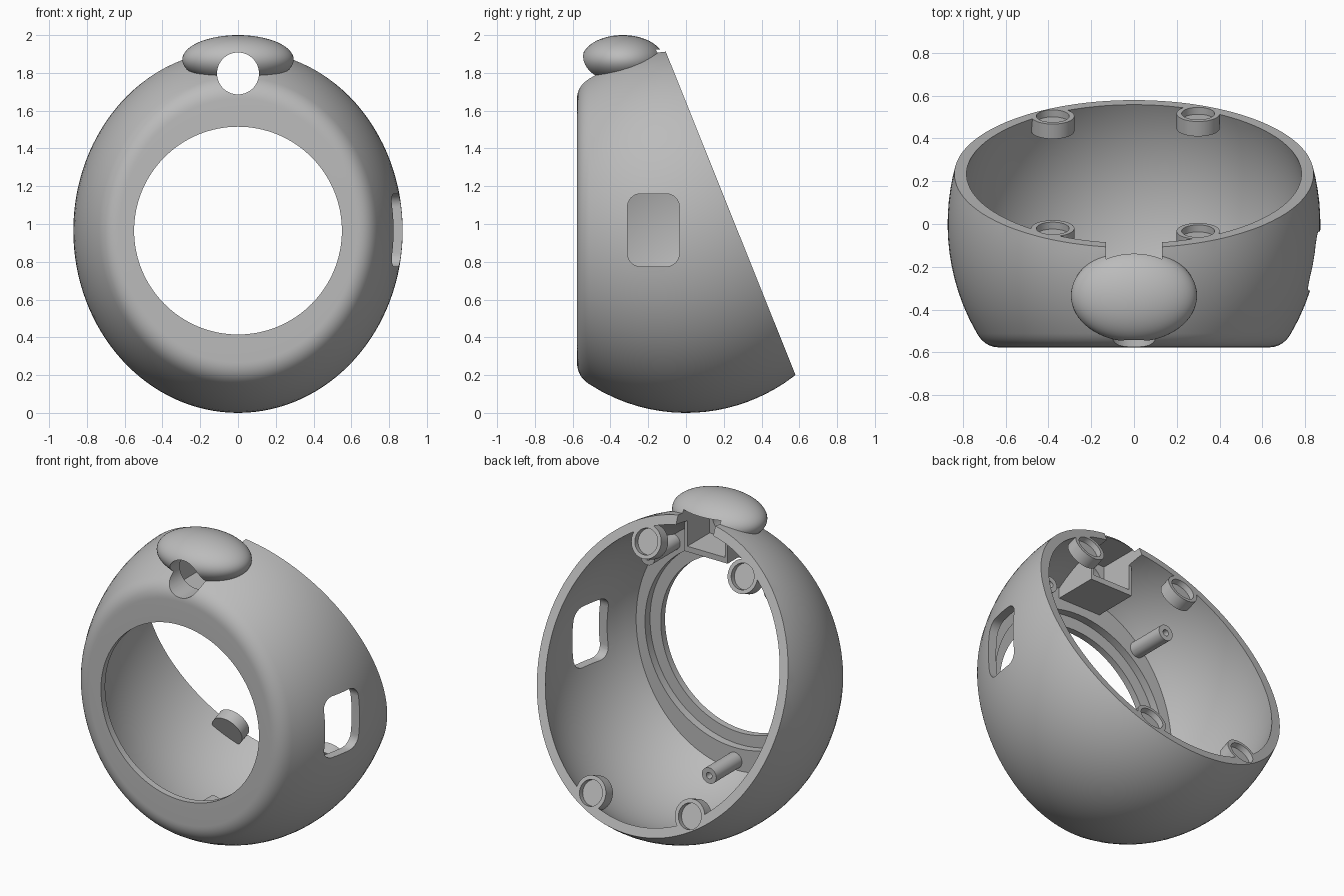
import bpy, bmesh
from math import radians, pi, sin, cos, sqrt, atan2
from mathutils import Vector, Matrix

if "Cube" in bpy.data.objects:
    bpy.data.objects.remove(bpy.data.objects["Cube"], do_unlink=True)

grey = bpy.data.materials.new("plain grey")
grey.use_nodes = True
COLOR = (0.5, 0.5, 0.5, 1)
grey.diffuse_color = COLOR
grey.node_tree.nodes["Principled BSDF"].inputs["Base Color"].default_value = COLOR

MID = 0.965                        # height of the shell axis
RX, RY, RZ = 0.872, 0.95, 0.965    # shell half-sizes
FRONT = -0.577
RIM = Vector((0, -0.11, 1.92))     # top of the slanted rear cut
SLOPE = 1.72 / 0.69
TILT = Matrix.Rotation(-atan2(SLOPE, 1), 4, 'X')   # local z -> cut normal
ALONG_Y = Matrix.Rotation(radians(-90), 4, 'X')    # local z -> +y


def make(name, bm):
    bmesh.ops.recalc_face_normals(bm, faces=bm.faces)
    mesh = bpy.data.meshes.new(name)
    bm.to_mesh(mesh)
    bm.free()
    mesh.materials.append(grey)
    ob = bpy.data.objects.new(name, mesh)
    bpy.context.collection.objects.link(ob)
    return ob


def lathe(name, profile, z_scale):
    """Spin (radius, y) points about the y axis, then stretch in height."""
    bm = bmesh.new()
    vs = [bm.verts.new((r, y, 0)) for r, y in profile]
    edges = [bm.edges.new(p) for p in zip(vs, vs[1:])]
    bmesh.ops.spin(bm, geom=vs + edges, cent=(0, 0, 0), axis=(0, 1, 0),
                   angle=2 * pi, steps=128)
    bmesh.ops.remove_doubles(bm, verts=bm.verts, dist=1e-5)
    bmesh.ops.transform(bm, verts=bm.verts,
                        matrix=Matrix.Translation((0, 0, MID)) @ Matrix.Diagonal((1, 1, z_scale, 1)))
    return make(name, bm)


def cylinder(name, base, radius, length, turn=ALONG_Y, sides=48):
    bm = bmesh.new()
    bmesh.ops.create_cone(bm, cap_ends=True, segments=sides, radius1=radius, radius2=radius,
                          depth=length,
                          matrix=Matrix.Translation(base) @ turn @ Matrix.Translation((0, 0, length / 2)))
    return make(name, bm)


def box(name, lo, hi, turn=Matrix()):
    lo, hi = Vector(lo), Vector(hi)
    bm = bmesh.new()
    bmesh.ops.create_cube(bm, size=1, matrix=turn @ Matrix.Translation((lo + hi) / 2)
                          @ Matrix.Diagonal((*(hi - lo), 1)))
    return make(name, bm)


def combine(target, other, operation, keep=False):
    mod = target.modifiers.new("bool", 'BOOLEAN')
    mod.operation, mod.solver, mod.object = operation, 'EXACT', other
    bpy.context.view_layer.update()
    result = bpy.data.meshes.new_from_object(
        target.evaluated_get(bpy.context.evaluated_depsgraph_get()))
    target.modifiers.remove(mod)
    target.data = result
    if not keep:
        bpy.data.objects.remove(other, do_unlink=True)


def ellipse_profile(rx, ry, start, n=36):
    """Points on the side curve from y = start to the rear pole."""
    out = []
    for i in range(n + 1):
        y = start + (ry - start) * sin(i / n * pi / 2)
        out.append((rx * sqrt(max(0, 1 - (y / ry) ** 2)), y))
    return out


# Outer shell: flat front, soft front edge, egg-shaped side
edge_y = -0.512
side = ellipse_profile(RX, RY, edge_y)
a, b, c = Vector((0.63, FRONT)), Vector((0.697, FRONT)), Vector(side[0])
fillet = [tuple(a * (1 - t) ** 2 + b * 2 * t * (1 - t) + c * t * t)
          for t in [i / 10 for i in range(10)]]
shell = lathe("shell", [(0, FRONT)] + fillet + side, RZ / RX)
outer = shell.copy()
outer.data = shell.data.copy()
bpy.context.collection.objects.link(outer)

# Domed cap on top, fused to the shell
bm = bmesh.new()
bmesh.ops.create_uvsphere(bm, u_segments=64, v_segments=32, radius=1,
                          matrix=Matrix.Translation((0, -0.335, 1.87))
                          @ Matrix.Diagonal((0.295, 0.217, 0.13, 1)))
combine(shell, make("cap", bm), 'UNION')

# Hollow interior
WALL = 0.055
inner = [(0, -0.485)] + ellipse_profile(RX - WALL, RY - WALL, -0.485)
combine(shell, lathe("cavity", inner, (RZ - WALL) / (RX - WALL)), 'DIFFERENCE')


def on_cut(x, y):
    return Vector((x, y, RIM.z - (y - RIM.y) * SLOPE))


normal = (TILT @ Vector((0, 0, 1))).normalized()
cups = [on_cut(x, y) for x, y in ((-0.38, 0.505), (0.30, 0.517), (-0.38, -0.02), (0.30, -0.033))]
posts = [(0, 0.26), (-0.43, 1.52), (0.43, 1.52)]

# Inner fittings: rim cups, screw posts and the housing under the cap
fittings = [cylinder("cup", p - normal * 0.075, 0.101, 0.1, TILT) for p in cups]
fittings += [cylinder("post", (x, -0.53, z), 0.05, 0.3, sides=32) for x, z in posts]
fittings.append(box("housing", (-0.15, -0.53, 1.645), (0.15, -0.2, 1.95)))
for part in fittings:
    combine(part, outer, 'INTERSECT', keep=True)
    combine(shell, part, 'UNION')
bpy.data.objects.remove(outer, do_unlink=True)

# Rounded side window cutter
bm = bmesh.new()
ring = []
for cy, cz, start in ((-0.105, 1.09, 0), (-0.24, 1.09, 90), (-0.24, 0.845, 180), (-0.105, 0.845, 270)):
    for i in range(9):
        t = radians(start + i * 11.25)
        ring.append(bm.verts.new((0.5, cy + 0.07 * cos(t), cz + 0.07 * sin(t))))
face = bm.faces.new(ring)
grown = bmesh.ops.extrude_face_region(bm, geom=[face])["geom"]
bmesh.ops.translate(bm, vec=(0.6, 0, 0), verts=[v for v in grown if isinstance(v, bmesh.types.BMVert)])
window = make("window_cutter", bm)

# Openings: slanted rear, front port with seat, sight tunnel, housing slot, sockets
cutters = [
    box("rear_cutter", (-2, -2, 0), (2, 2, 2), Matrix.Translation(RIM) @ TILT),
    cylinder("port_cutter", (0, -0.8, MID), 0.55, 0.5, sides=128),
    cylinder("seat_cutter", (0, -0.535, MID), 0.625, 0.2, sides=128),
    cylinder("tunnel_cutter", (0, -0.8, 1.797), 0.111, 0.5, sides=64),
    box("slot_cutter", (-0.13, -0.42, 1.68), (0.13, 0.2, 1.925)),
    window,
]
cutters += [cylinder("socket_cutter", p - normal * 0.035, 0.077, 0.1, TILT) for p in cups]
cutters += [cylinder("screw_cutter", (x, -0.45, z), 0.02, 0.4, sides=24) for x, z in posts]
for cutter in cutters:
    combine(shell, cutter, 'DIFFERENCE')

# Smooth curved surfaces, crisp cut edges
bpy.ops.object.select_all(action='DESELECT')
shell.select_set(True)
bpy.context.view_layer.objects.active = shell
bpy.ops.object.shade_smooth_by_angle(angle=radians(25))
